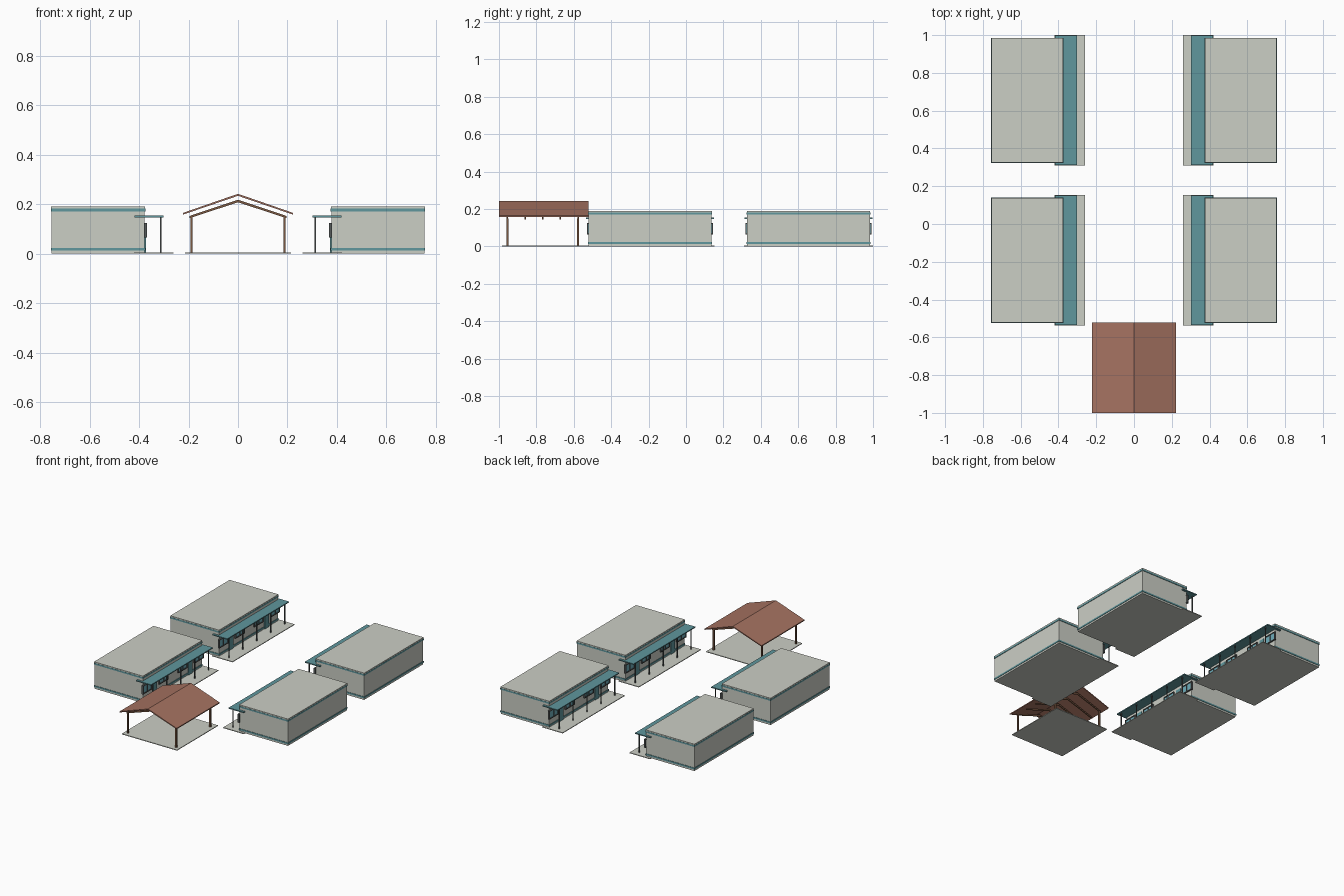
import bpy
import bmesh
import math
from mathutils import Matrix

if "Cube" in bpy.data.objects:
    bpy.data.objects.remove(bpy.data.objects["Cube"])


def material(name, rgb):
    m = bpy.data.materials.new(name)
    m.diffuse_color = (*rgb, 1)
    m.use_nodes = True
    m.node_tree.nodes["Principled BSDF"].inputs["Base Color"].default_value = m.diffuse_color
    return m


CONCRETE = material("pale concrete", (0.60, 0.62, 0.56))
TEAL = material("teal metal", (0.115, 0.31, 0.34))
STEEL = material("dark steel", (0.09, 0.10, 0.10))
GLASS = material("blue glass", (0.16, 0.42, 0.50))
TILE = material("terracotta roof", (0.38, 0.17, 0.12))
WOOD = material("brown timber", (0.20, 0.10, 0.055))


def add_box(bm, x0, x1, y0, y1, z0, z1):
    size = Matrix.Diagonal((abs(x1 - x0), abs(y1 - y0), z1 - z0, 1))
    place = Matrix.Translation(((x0 + x1) / 2, (y0 + y1) / 2, (z0 + z1) / 2))
    bmesh.ops.create_cube(bm, size=1, matrix=place @ size)


def finish(name, bm, mat):
    bmesh.ops.recalc_face_normals(bm, faces=bm.faces)
    me = bpy.data.meshes.new(name)
    bm.to_mesh(me)
    bm.free()
    me.materials.append(mat)
    ob = bpy.data.objects.new(name, me)
    bpy.context.collection.objects.link(ob)
    return ob


def boxes(name, mat, items):
    bm = bmesh.new()
    for b in items:
        add_box(bm, *b)
    return finish(name, bm, mat)


def extrude_profile(bm, pts, y0, y1):
    face = bm.faces.new([bm.verts.new((x, y0, z)) for x, z in pts])
    out = bmesh.ops.extrude_face_region(bm, geom=[face])
    verts = [g for g in out["geom"] if isinstance(g, bmesh.types.BMVert)]
    bmesh.ops.translate(bm, verts=verts, vec=(0, y1 - y0, 0))


def classroom(tag, s, c):
    """Block with a porch facing the centre line; s is the side, c the middle in y."""
    def part(name, mat, items):
        boxes(tag + "_" + name, mat,
              [(s * a, s * b, c + y0, c + y1, z0, z1) for a, b, y0, y1, z0, z1 in items])

    # Main block, roof cap and trim bands
    part("walls", CONCRETE, [(0.377, 0.753, -0.328, 0.328, 0, 0.183)])
    part("roof", CONCRETE, [(0.375, 0.755, -0.33, 0.33, 0.182, 0.19)])
    part("trim_bands", TEAL, [(0.374, 0.756, -0.331, 0.331, z, z + 0.011)
                              for z in (0.012, 0.171)])

    # Porch slab, canopy and posts
    part("porch_slab", CONCRETE, [(0.26, 0.42, -0.345, 0.345, 0, 0.005)])
    part("canopy", TEAL, [(0.302, 0.418, -0.343, 0.343, 0.147, 0.154)])
    part("porch_posts", STEEL, [(0.309, 0.315, y - 0.003, y + 0.003, 0.005, 0.147)
                                for y in (-0.31, -0.155, 0, 0.155, 0.31)])

    # Windows with frames and a middle bar
    windows = (-0.287, -0.105, 0.105, 0.287)
    frames, panes = [], []
    for y in windows:
        for e in (-0.047, 0, 0.047):
            frames.append((0.367, 0.38, y + e - 0.003, y + e + 0.003, 0.065, 0.125))
        for z in (0.065, 0.119):
            frames.append((0.367, 0.38, y - 0.05, y + 0.05, z, z + 0.006))
        panes.append((0.371, 0.376, y - 0.047, y + 0.047, 0.068, 0.122))
    part("window_frames", STEEL, frames)
    part("window_panes", GLASS, panes)

    # Doors
    part("doors", TEAL, [(0.372, 0.378, y - 0.022, y + 0.022, 0.005, 0.125)
                         for y in (-0.197, 0.197)])


for side, s in (("left", -1), ("right", 1)):
    for row, c in (("front", -0.192), ("back", 0.655)):
        classroom(f"{row}_{side}", s, c)

# Open pavilion: floor, posts and gable roof
boxes("pavilion_floor", CONCRETE, [(-0.215, 0.215, -0.985, -0.53, 0, 0.005)])
boxes("pavilion_posts", WOOD, [(x - 0.005, x + 0.005, y - 0.005, y + 0.005, 0.005, 0.15)
                               for x in (-0.188, 0.188) for y in (-0.955, -0.577)])

bm = bmesh.new()
extrude_profile(bm, [(-0.222, 0.165), (0, 0.242), (0.222, 0.165),
                     (0.222, 0.158), (0, 0.234), (-0.222, 0.158)], -1.0, -0.522)
finish("pavilion_roof", bm, TILE)

# Rafter pairs, evenly spaced below the roof
bm = bmesh.new()
for i in range(5):
    y = -0.955 + i * 0.0945
    extrude_profile(bm, [(-0.197, 0.152), (0, 0.218), (0.197, 0.152),
                         (0.197, 0.143), (0, 0.208), (-0.197, 0.143)], y - 0.004, y + 0.004)
finish("pavilion_rafters", bm, WOOD)
